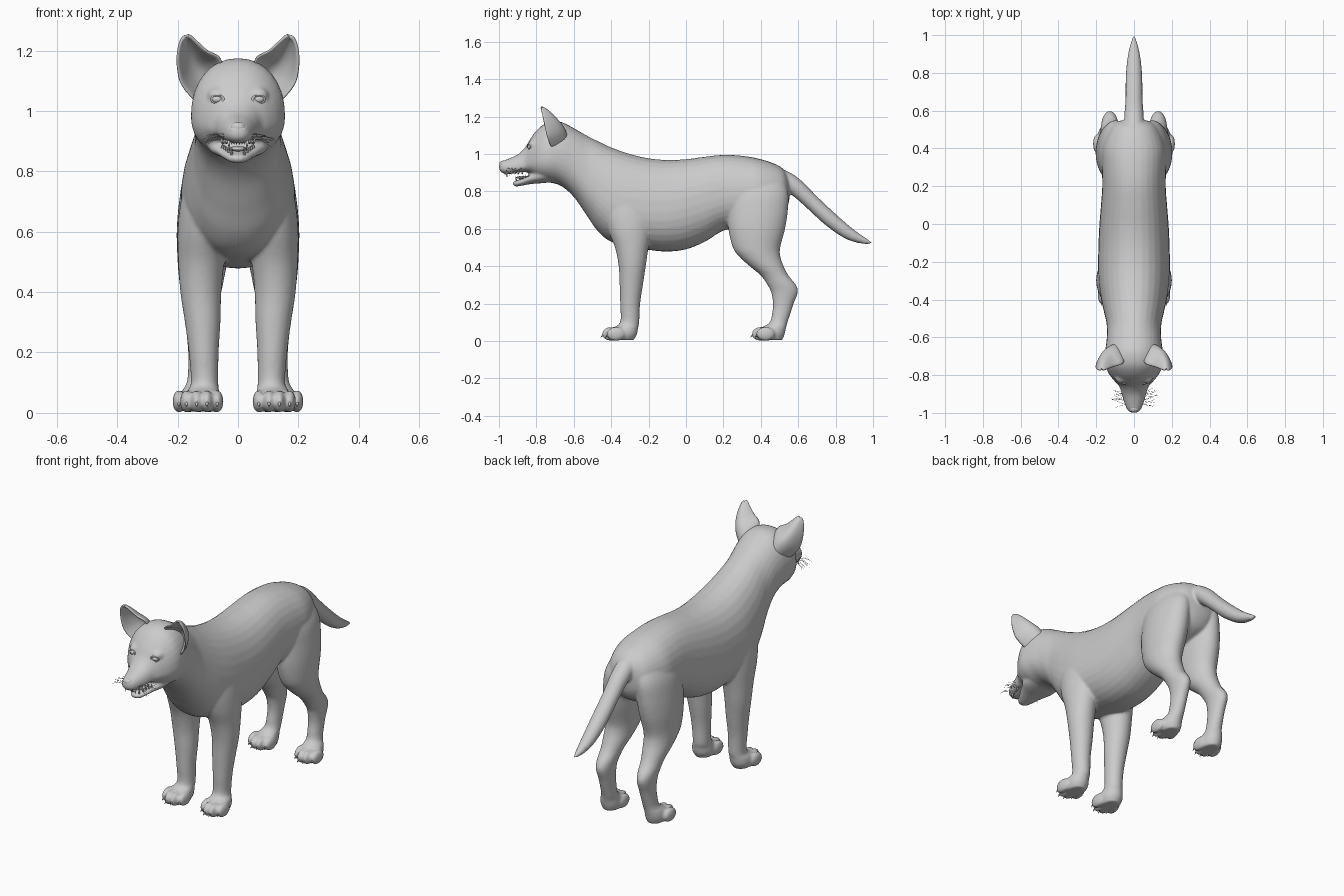
import bpy, bmesh, random
from math import sin, cos, pi
from mathutils import Vector, Matrix

if "Cube" in bpy.data.objects:
    bpy.data.objects.remove(bpy.data.objects["Cube"])

random.seed(4)
N = 32


def spline(rows, k=5):
    """Catmull-Rom interpolation of tuples of numbers."""
    out = []
    for i in range(len(rows) - 1):
        p = [rows[max(0, min(len(rows) - 1, i + j))] for j in (-1, 0, 1, 2)]
        for s in range(k):
            t = s / k
            out.append([0.5 * (2*b + (c-a)*t + (2*a-5*b+4*c-d)*t*t + (3*b-a-3*c+d)*t**3)
                        for a, b, c, d in zip(*p)])
    return out + [list(rows[-1])]


def loft(bm, rings):
    vs = [[bm.verts.new(p) for p in r] for r in rings]
    for a, b in zip(vs, vs[1:]):
        for i in range(len(a)):
            j = (i + 1) % len(a)
            bm.faces.new((a[i], a[j], b[j], b[i]))
    bm.faces.new(vs[0][::-1])
    bm.faces.new(vs[-1])


def spow(v, e):
    return abs(v) ** e * (1 if v >= 0 else -1)


def loft_y(bm, rows):
    """Rows: y, top, bottom, height of widest point, half width."""
    rings = []
    for y, top, bot, zc, w in spline(rows):
        ring = []
        for i in range(N):
            a = 2 * pi * i / N
            s = spow(sin(a), 0.92)
            ring.append((w * spow(cos(a), 0.92), y, zc + s * ((top - zc) if s > 0 else (zc - bot))))
        rings.append(ring)
    loft(bm, rings)


def loft_z(bm, rows, side):
    """Rows: z, front y, back y, inner x, outer x."""
    loft(bm, [[(side * ((xi+xo)/2 + (xo-xi)/2 * cos(2*pi*i/N)),
                (yf+yb)/2 + (yb-yf)/2 * sin(2*pi*i/N), z) for i in range(N)]
              for z, yf, yb, xi, xo in spline(rows)])


def ellipsoid(bm, c, r, seg=20):
    m = Matrix.Translation(c) @ Matrix.Diagonal((*r, 1))
    bmesh.ops.create_uvsphere(bm, u_segments=seg, v_segments=seg // 2, radius=1, matrix=m)


def spike(bm, base, tip, r):
    d = Vector(tip) - Vector(base)
    m = Matrix.Translation((Vector(base) + Vector(tip)) / 2) @ d.to_track_quat('Z', 'Y').to_matrix().to_4x4()
    bmesh.ops.create_cone(bm, cap_ends=True, segments=10, radius1=r, radius2=r * 0.15,
                          depth=d.length, matrix=m)


def finish(bm, name, mirror=False):
    bmesh.ops.recalc_face_normals(bm, faces=bm.faces)
    for f in bm.faces:
        f.smooth = True
    me = bpy.data.meshes.new(name)
    bm.to_mesh(me)
    bm.free()
    ob = bpy.data.objects.new(name, me)
    bpy.context.collection.objects.link(ob)
    if mirror:
        ob.modifiers.new("Mirror", 'MIRROR').use_mirror_merge = False
    return ob


# Torso, neck, head and upper muzzle
body = bmesh.new()
loft_y(body, [
    (.553, .84, .76, .80, .04), (.54, .89, .71, .80, .09), (.50, .935, .66, .80, .13),
    (.40, .972, .62, .79, .168), (.30, .99, .605, .78, .17), (.20, .995, .59, .77, .168),
    (.10, .985, .53, .74, .175), (0, .972, .49, .71, .183), (-.10, .968, .478, .69, .188),
    (-.20, .977, .487, .69, .19), (-.30, 1.0, .505, .70, .188), (-.40, 1.035, .53, .74, .174),
    (-.47, 1.068, .585, .80, .158), (-.53, 1.098, .67, .87, .145), (-.60, 1.138, .77, .95, .144),
    (-.67, 1.172, .83, .98, .152), (-.74, 1.168, .85, .98, .155), (-.79, 1.135, .865, .97, .135),
    (-.83, 1.085, .893, .955, .105), (-.86, 1.035, .903, .94, .078), (-.90, .997, .90, .928, .065),
    (-.95, .974, .892, .925, .05), (-.985, .96, .90, .925, .034), (-.999, .945, .915, .93, .014)])
# Lower jaw
loft_y(body, [
    (-.70, .95, .85, .90, .10), (-.78, .915, .843, .885, .10), (-.83, .89, .839, .872, .076),
    (-.88, .868, .83, .853, .05), (-.91, .857, .826, .845, .034), (-.925, .852, .834, .843, .016)])
# Legs and feet
FRONT = [(.004, -.385, -.28, .075, .16), (.035, -.40, -.262, .06, .175), (.07, -.39, -.256, .062, .17),
         (.10, -.352, -.25, .065, .156), (.20, -.352, -.245, .064, .163), (.30, -.355, -.23, .058, .176),
         (.40, -.36, -.215, .055, .191), (.50, -.38, -.20, .045, .198), (.60, -.42, -.18, .03, .2),
         (.70, -.44, -.17, .03, .19), (.80, -.42, -.20, .03, .165), (.88, -.38, -.25, .04, .12)]
HIND = [(.004, .41, .515, .095, .18), (.035, .395, .527, .085, .192), (.07, .405, .535, .087, .187),
        (.10, .448, .543, .09, .17), (.15, .46, .56, .09, .165), (.20, .465, .576, .088, .165),
        (.26, .455, .598, .085, .17), (.30, .435, .588, .08, .175), (.35, .40, .548, .07, .18),
        (.40, .34, .522, .055, .19), (.45, .285, .505, .045, .196), (.50, .25, .504, .035, .2),
        (.60, .226, .53, .02, .203), (.70, .22, .545, .012, .195), (.80, .22, .545, .01, .175),
        (.90, .27, .50, .01, .12)]
claws = bmesh.new()
for rows, cx, cy in ((FRONT, .12, -.40), (HIND, .145, .40)):
    for side in (1, -1):
        loft_z(body, rows, side)
    for k, back in zip((-1.5, -.5, .5, 1.5), (.025, 0, 0, .025)):
        x, y = cx + k * .034, cy + back
        for side in (1, -1):
            ellipsoid(body, (side * x, y, .038), (.021, .05, .038))
        spike(claws, (x, y - .038, .036), (x, y - .056, .02), .007)
# Tail
path = spline([(.45, .875, .05), (.52, .865, .052), (.59, .82, .05), (.67, .745, .045), (.77, .652, .044),
               (.87, .575, .036), (.95, .537, .02), (.998, .523, .004)])
rings = []
for i, (y, z, r) in enumerate(path):
    a, b = path[max(0, i - 1)], path[min(len(path) - 1, i + 1)]
    t = Vector((b[0] - a[0], b[1] - a[1])).normalized()
    rings.append([(r * cos(q), y - t.y * r * .92 * sin(q), z + t.x * r * .92 * sin(q))
                  for q in (2 * pi * j / N for j in range(N))])
loft(body, rings)
# Brows around the eyes
for side in (1, -1):
    ellipsoid(body, (side * .068, -.81, 1.052), (.034, .034, .026))
ob = finish(body, "body")
m = ob.modifiers.new("Blend", 'REMESH')
m.mode, m.voxel_size, m.use_smooth_shade = 'VOXEL', .007, True
m = ob.modifiers.new("Soften", 'SMOOTH')
m.factor, m.iterations = .5, 7
finish(claws, "claws", True)

# Cupped ears: inner x, z, outer x, z, edge y, cup depth
ear = bmesh.new()
grid = []
for xi, zi, xo, zo, y, d in spline([
        (.05, 1.14, .14, 1.03, -.72, .085), (.06, 1.178, .187, 1.085, -.742, .09),
        (.10, 1.198, .2, 1.14, -.755, .075), (.13, 1.224, .2, 1.19, -.765, .05),
        (.152, 1.244, .191, 1.228, -.773, .025), (.165, 1.25, .178, 1.246, -.777, .008)], 3):
    grid.append([ear.verts.new((xi + (xo-xi)*u/10, y + d * (1 - (u/5-1)**2), zi + (zo-zi)*u/10))
                 for u in range(11)])
for a, b in zip(grid, grid[1:]):
    for i in range(10):
        ear.faces.new((a[i], a[i+1], b[i+1], b[i]))
ob = finish(ear, "ears", True)
m = ob.modifiers.new("Thickness", 'SOLIDIFY')
m.thickness, m.offset = .012, 0
ob.modifiers.new("Round", 'SUBSURF').levels = 1

# Eyes with lids
eye = bmesh.new()
ellipsoid(eye, (.068, -.832, 1.038), (.02, .016, .013))
finish(eye, "eyes", True)
bpy.ops.mesh.primitive_torus_add(major_segments=24, minor_segments=8, major_radius=.021, minor_radius=.0045,
                                 location=(.068, -.84, 1.038), rotation=(pi / 2, 0, .35))
lid = bpy.context.object
lid.name = "eyelids"
lid.scale = (1, .62, 1)
bpy.ops.object.transform_apply(location=True, rotation=True, scale=True)
bpy.ops.object.shade_smooth()
lid.modifiers.new("Mirror", 'MIRROR')

# Nose pad with nostril wings
nose = bmesh.new()
ellipsoid(nose, (0, -.978, .945), (.026, .02, .019))
for s in (1, -1):
    ellipsoid(nose, (s * .019, -.978, .938), (.012, .016, .011))
finish(nose, "nose")

# Tongue and teeth
tongue = bmesh.new()
ellipsoid(tongue, (0, -.86, .874), (.03, .05, .009))
finish(tongue, "tongue")
teeth = bmesh.new()
spike(teeth, (.031, -.957, .903), (.029, -.957, .875), .006)
spike(teeth, (.02, -.905, .852), (.021, -.911, .88), .005)
for i in range(4):
    spike(teeth, (.038 + .005*i, -.935 + .02*i, .905), (.038 + .005*i, -.935 + .02*i, .89), .006)
    spike(teeth, (.03 + .007*i, -.885 + .014*i, .862 + .005*i), (.03 + .007*i, -.885 + .014*i, .879 + .005*i), .005)
for i in range(3):
    spike(teeth, (.005 + .008*i, -.968 + .003*i, .903), (.005 + .008*i, -.968 + .003*i, .888), .004)
finish(teeth, "teeth", True)

# Whiskers
cu = bpy.data.curves.new("whiskers", 'CURVE')
cu.dimensions, cu.bevel_depth, cu.bevel_resolution = '3D', .0007, 0
for side in (1, -1):
    for i in range(12):
        y, z = -.955 + .02 * (i % 4), .905 + .009 * (i // 4)
        dy, dz, ln = random.uniform(-.02, .035), random.uniform(-.035, -.01), random.uniform(.05, .08)
        sp = cu.splines.new('POLY')
        sp.points.add(4)
        for j, p in enumerate(sp.points):
            t = j / 4
            p.co = (side * (.045 + ln * t), y + dy * t, z + .01 * t + dz * t * t, 1)
bpy.context.collection.objects.link(bpy.data.objects.new("whiskers", cu))
